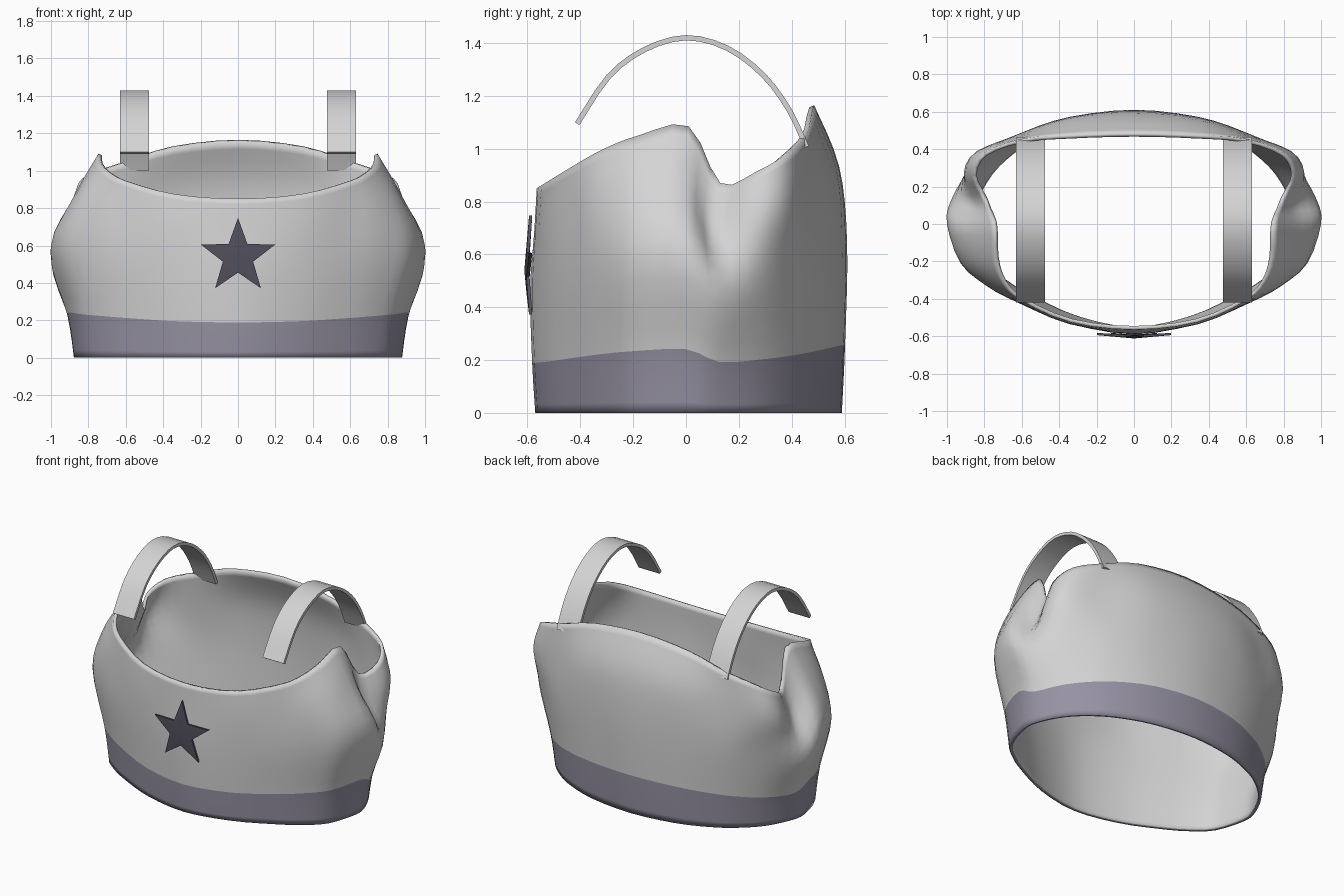
import bpy, bmesh, math
from mathutils import Vector

if "Cube" in bpy.data.objects:
    bpy.data.objects.remove(bpy.data.objects["Cube"])


def material(name, rgb):
    m = bpy.data.materials.new(name)
    m.diffuse_color = (*rgb, 1)
    m.use_nodes = True
    m.node_tree.nodes["Principled BSDF"].inputs["Base Color"].default_value = m.diffuse_color
    return m


CLOTH = material("light_grey_cloth", (0.66, 0.66, 0.67))
BAND = material("purple_grey_band", (0.31, 0.29, 0.37))
STAR = material("dark_star", (0.085, 0.08, 0.11))


def make(name, verts, faces, mats, angle=30):
    me = bpy.data.meshes.new(name)
    me.from_pydata(verts, [], faces)
    for m in mats:
        me.materials.append(m)
    bm = bmesh.new()
    bm.from_mesh(me)
    bmesh.ops.recalc_face_normals(bm, faces=bm.faces)
    bm.to_mesh(me)
    bm.free()
    ob = bpy.data.objects.new(name, me)
    bpy.context.collection.objects.link(ob)
    bpy.ops.object.select_all(action='DESELECT')
    ob.select_set(True)
    bpy.context.view_layer.objects.active = ob
    bpy.ops.object.shade_smooth_by_angle(angle=math.radians(angle))
    return ob


def spline(pts, n, closed=False):
    """Smooth curve through pts with n steps per span."""
    pts = [Vector(p) for p in pts]
    k = len(pts)
    get = (lambda i: pts[i % k]) if closed else (lambda i: pts[max(0, min(k - 1, i))])
    out = []
    for i in range(k if closed else k - 1):
        a, b, c, d = (get(i + j) for j in (-1, 0, 1, 2))
        for s in range(n):
            t = s / n
            out.append(0.5 * (2 * b + (c - a) * t + (2 * a - 5 * b + 4 * c - d) * t * t
                              + (3 * b - a - 3 * c + d) * t ** 3))
    return out if closed else out + [pts[-1]]


# Half outline, front centre to back centre: upper rim, gathered fold, ellipse angle
RIM = [(0, -.565, .85), (.34, -.525, .875), (.6, -.41, .945), (.70, -.31, 1.0),
       (.74, -.18, 1.05), (.75, .01, 1.085), (.80, .13, .87), (.86, .26, .91),
       (.80, .38, .98), (.6, .455, 1.05), (.35, .475, 1.13), (0, .485, 1.165)]
FOLD = [(0, -.575), (.345, -.535), (.61, -.42), (.75, -.34), (.86, -.2), (.87, 0),
        (.86, .1), (.91, .27), (.84, .39), (.62, .47), (.35, .555), (0, .58)]
ANGLE = [-90, -70, -52, -38, -22, 0, 12, 28, 42, 54, 70, 90]


def ring_point(i, sx, sy, v):
    t = math.radians(ANGLE[i])
    y = math.sin(t) * (0.61 if t > 0 else 0.59 * (1 - 0.1 * math.sin(2 * t) ** 2))
    return (math.cos(t) * sx, y * sy, RIM[i][2] * v)


def mirrored(half):
    return half + [(-p[0], p[1], p[2]) for p in half[-2:0:-1]]


rows = [[ring_point(i, sx, sy, v) for i in range(12)]
        for sx, sy, v in ((.875, .967, 0), (.91, .987, .222), (1, 1, .55))]
rows.append([(f[0], f[1], r[2] * .8) for f, r in zip(FOLD, RIM)])
rows.append(RIM)
rings = [spline(mirrored(r), 3, True) for r in rows]
columns = [spline(c, 4) for c in zip(*rings)]

# Fabric tube with lower band; the lining is all plain cloth
nc, nr = len(columns), len(columns[0])
faces = [(c * nr + r, (c + 1) % nc * nr + r, (c + 1) % nc * nr + r + 1, c * nr + r + 1)
         for c in range(nc) for r in range(nr - 1)]
body = make("bodice", [p for c in columns for p in c], faces, (BAND, CLOTH), 45)
for i, poly in enumerate(body.data.polygons):
    poly.material_index = 0 if i % (nr - 1) < 4 else 1
sol = body.modifiers.new("thickness", 'SOLIDIFY')
sol.thickness = 0.02
sol.offset = -1
sol.material_offset = 1

# Shoulder straps
ARC = [(-.42, 1.10), (-.3, 1.28), (-.16, 1.385), (0, 1.43), (.16, 1.39),
       (.3, 1.285), (.4, 1.15), (.465, 1.01)]
arc = spline([(0, y, z) for y, z in ARC], 3)
for side, label in ((-1, "left"), (1, "right")):
    verts, faces = [], []
    for i, p in enumerate(arc):
        d = (arc[min(i + 1, len(arc) - 1)] - arc[max(i - 1, 0)]).normalized()
        inner = p + Vector((0, d.z, -d.y)) * 0.02
        for x, q in ((.475, p), (.63, p), (.63, inner), (.475, inner)):
            verts.append((side * x, q.y, q.z))
    for i in range(len(arc) - 1):
        for j in range(4):
            a, b = i * 4 + j, i * 4 + (j + 1) % 4
            faces.append((a, b, b + 4, a + 4))
    n = len(verts)
    faces += [(0, 1, 2, 3), (n - 4, n - 3, n - 2, n - 1)]
    make(label + "_strap", verts, faces, (CLOTH,))

# Star badge with a slightly raised centre
front, back = [], []
for i in range(10):
    r, y = (.208, -.594) if i % 2 == 0 else (.085, -.604)
    t = math.pi * i / 5
    x, z = r * math.sin(t), .54 + r * math.cos(t)
    front.append((x, y, z))
    back.append((x, y + .012, z))
faces = [(20, i, (i + 1) % 10) for i in range(10)]
faces += [(21, 10 + (i + 1) % 10, 10 + i) for i in range(10)]
faces += [(i, 10 + i, 10 + (i + 1) % 10, (i + 1) % 10) for i in range(10)]
make("star_badge", front + back + [(0, -.612, .54), (0, -.595, .54)], faces, (STAR,))
